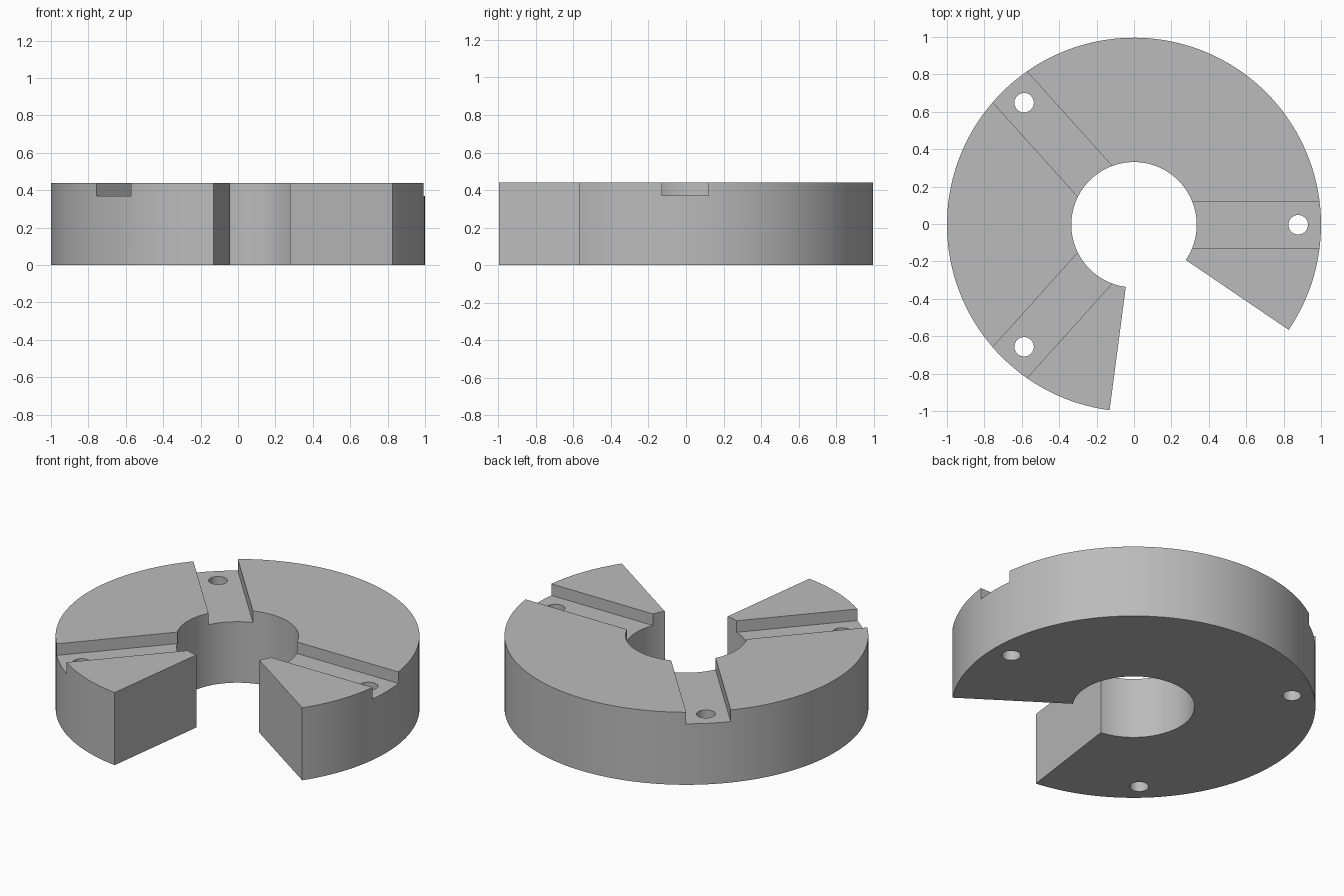
import bpy, bmesh
from math import radians, cos, sin
from mathutils import Matrix

OUTER, INNER, HEIGHT = 1.0, 0.335, 0.44
GAP_START, GAP_END = -34.2, 262.5      # solid sector, in degrees
SLOT_WIDTH, SLOT_FLOOR = 0.246, 0.37
HOLE_RADIUS, HOLE_DISTANCE = 0.052, 0.878
SLOT_ANGLES = (0, 132, 228)
CENTRE_Y = -0.004
STEPS = 120

cube = bpy.data.objects.get("Cube")
if cube:
    bpy.data.objects.remove(cube, do_unlink=True)

grey = bpy.data.materials.new("plain grey")
grey.use_nodes = True
colour = (0.5, 0.5, 0.5, 1)
grey.diffuse_color = colour
grey.node_tree.nodes["Principled BSDF"].inputs["Base Color"].default_value = colour


def make_object(name, bm):
    bmesh.ops.recalc_face_normals(bm, faces=bm.faces)
    mesh = bpy.data.meshes.new(name)
    bm.to_mesh(mesh)
    bm.free()
    mesh.materials.append(grey)
    obj = bpy.data.objects.new(name, mesh)
    bpy.context.collection.objects.link(obj)
    return obj


# Open ring: an arc-shaped outline extruded upward
bm = bmesh.new()
angles = [radians(GAP_START + (GAP_END - GAP_START) * i / STEPS) for i in range(STEPS + 1)]
outline = [(OUTER * cos(a), OUTER * sin(a), 0) for a in angles]
outline += [(INNER * cos(a), INNER * sin(a), 0) for a in reversed(angles)]
base = bm.faces.new([bm.verts.new(p) for p in outline])
extruded = bmesh.ops.extrude_face_region(bm, geom=[base])["geom"]
top_verts = [v for v in extruded if isinstance(v, bmesh.types.BMVert)]
bmesh.ops.translate(bm, verts=top_verts, vec=(0, 0, HEIGHT))
ring = make_object("slotted_ring", bm)


def cut(cutter):
    """Subtract a cutter from the ring, then discard it."""
    cutter.hide_render = True
    mod = ring.modifiers.new("cut", 'BOOLEAN')
    mod.operation = 'DIFFERENCE'
    mod.solver = 'EXACT'
    mod.object = cutter
    bpy.context.view_layer.objects.active = ring
    bpy.ops.object.modifier_apply(modifier=mod.name)
    bpy.data.objects.remove(cutter, do_unlink=True)


for angle in SLOT_ANGLES:
    turn = Matrix.Rotation(radians(angle), 4, 'Z')
    # Radial slot in the top face
    bm = bmesh.new()
    shape = Matrix.Translation((0.7, 0, SLOT_FLOOR + 0.1)) @ Matrix.Diagonal((1, SLOT_WIDTH, 0.2, 1))
    bmesh.ops.create_cube(bm, size=1, matrix=turn @ shape)
    cut(make_object("slot_cutter", bm))
    # Bolt hole near the rim
    bm = bmesh.new()
    bmesh.ops.create_cone(bm, cap_ends=True, segments=32, radius1=HOLE_RADIUS,
                          radius2=HOLE_RADIUS, depth=2,
                          matrix=turn @ Matrix.Translation((HOLE_DISTANCE, 0, 0)))
    cut(make_object("hole_cutter", bm))

# Smooth curved walls, sharp corners
ring.data.transform(Matrix.Translation((0, CENTRE_Y, 0)))
bpy.ops.object.select_all(action='DESELECT')
ring.select_set(True)
bpy.context.view_layer.objects.active = ring
bpy.ops.object.shade_smooth_by_angle(angle=radians(30))
